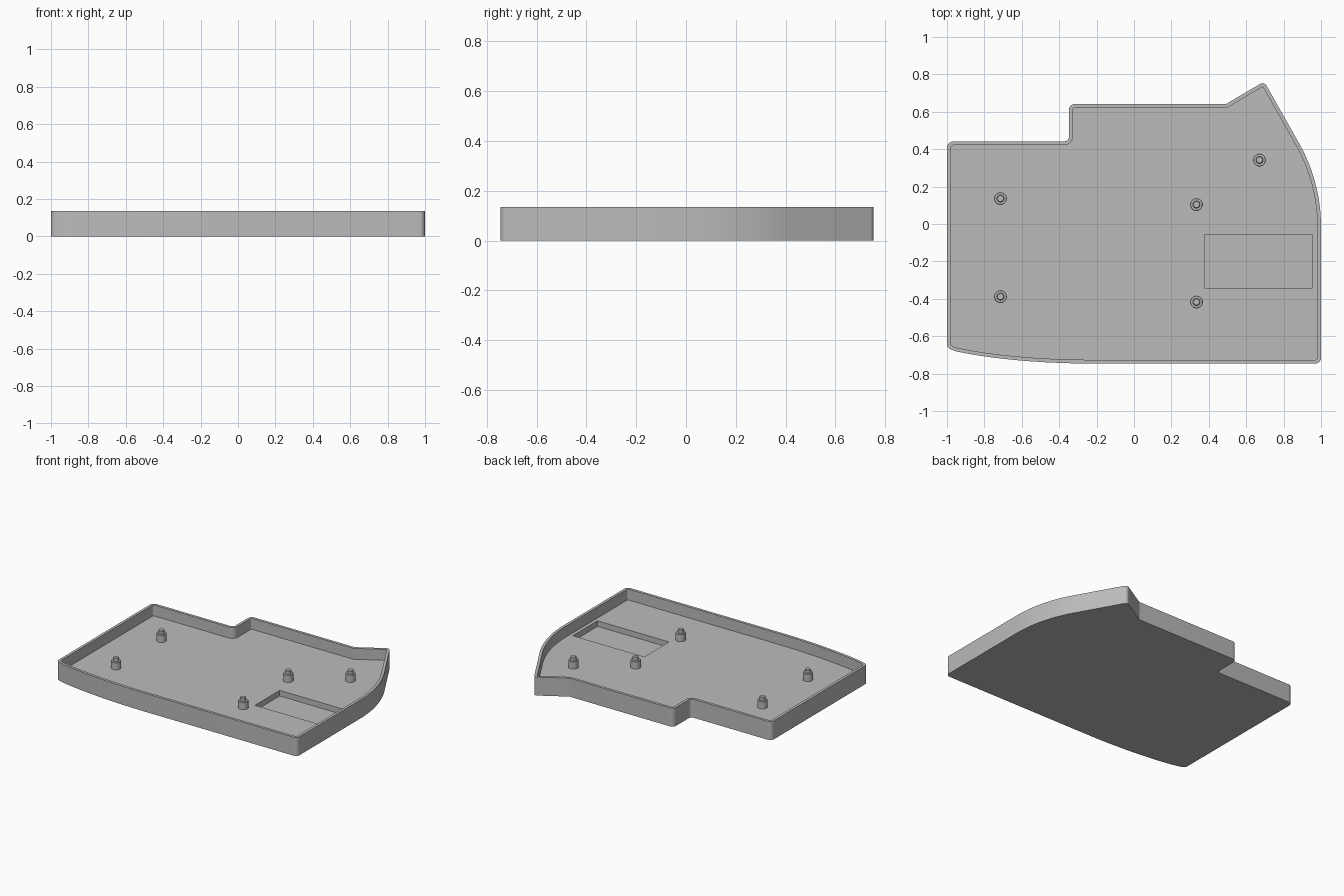
import bpy, bmesh, math
from mathutils import Vector

if "Cube" in bpy.data.objects:
    bpy.data.objects.remove(bpy.data.objects["Cube"])

HEIGHT, FLOOR, POCKET_Z, WALL = 0.135, 0.055, 0.014, 0.02

grey = bpy.data.materials.new("plain grey")
grey.diffuse_color = (0.5, 0.5, 0.5, 1)
grey.use_nodes = True
grey.node_tree.nodes["Principled BSDF"].inputs["Base Color"].default_value = grey.diffuse_color


def bezier(a, b, c, d, n):
    a, b, c, d = map(Vector, (a, b, c, d))
    return [a * (1-t)**3 + b * 3*t*(1-t)**2 + c * 3*t*t*(1-t) + d * t**3
            for t in (i / n for i in range(n + 1))]


def fillet(prev, corner, nxt, r, n=8):
    """Round a corner with a circular arc of radius r."""
    p, c, q = map(Vector, (prev, corner, nxt))
    u, v = (p - c).normalized(), (q - c).normalized()
    half = u.angle(v) / 2
    centre = c + (u + v).normalized() * r / math.sin(half)
    start = c + u * r / math.tan(half) - centre
    end = c + v * r / math.tan(half) - centre
    sweep = math.pi - 2 * half
    return [centre + (start * math.sin((1-t) * sweep) + end * math.sin(t * sweep)) / math.sin(sweep)
            for t in (i / n for i in range(n + 1))]


def inset(pts, d):
    """Mitred inward offset of a counter-clockwise outline."""
    out = []
    for i, p in enumerate(pts):
        e1 = (p - pts[i-1]).normalized()
        e2 = (pts[(i+1) % len(pts)] - p).normalized()
        n1, n2 = Vector((-e1.y, e1.x)), Vector((-e2.y, e2.x))
        out.append(p + (n1 + n2) * d / (1 + n1.dot(n2)))
    return out


def finish(bm, name):
    bmesh.ops.recalc_face_normals(bm, faces=bm.faces)
    me = bpy.data.meshes.new(name)
    bm.to_mesh(me)
    bm.free()
    me.materials.append(grey)
    ob = bpy.data.objects.new(name, me)
    bpy.context.collection.objects.link(ob)
    bpy.ops.object.select_all(action='DESELECT')
    ob.select_set(True)
    bpy.context.view_layer.objects.active = ob
    bpy.ops.object.shade_smooth_by_angle(angle=math.radians(30))
    return ob


# Tray outline, counter-clockwise from the front right corner
K = 0.44
corner_a, corner_b, corner_c = (-1, 0.442), (-0.348, 0.442), (-0.348, 0.642)
ridge, apex, shoulder = (0.493, 0.642), (0.696, 0.762), (0.88, 0.436)
outline = fillet((0, -0.746), (1, -0.746), (1, 0), 0.03)
side = bezier((1, -0.015), (1, 0.14), (0.96, 0.297), shoulder, 20)
outline += side
outline += fillet(shoulder, apex, ridge, 0.024)
outline += [Vector(ridge)]
outline += fillet(ridge, corner_c, corner_b, 0.032)
outline += fillet(corner_c, corner_b, corner_a, 0.024)
outline += fillet(corner_b, corner_a, (-1, 0), 0.036)
outline += bezier((-1, -0.645), (-1, -0.665), (-0.975, -0.675), (-0.94, -0.683), 8)
outline += bezier((-0.94, -0.683), (-0.83, -0.708), (-0.58, -0.744), (-0.25, -0.746), 20)[1:]

# Tray: outer shell, rim, inner wall, floor with a rectangular pocket
bm = bmesh.new()


def loop(pts, z):
    return [bm.verts.new((p[0], p[1], z)) for p in pts]


def bridge(a, b):
    for i in range(len(a)):
        j = (i + 1) % len(a)
        bm.faces.new((a[i], a[j], b[j], b[i]))


inner = inset(outline, WALL)
rect = [(0.377, -0.342), (0.955, -0.342), (0.955, -0.057), (0.377, -0.057)]
bottom, top = loop(outline, 0), loop(outline, HEIGHT)
rim, floor = loop(inner, HEIGHT), loop(inner, FLOOR)
pocket_top, pocket_base = loop(rect, FLOOR), loop(rect, POCKET_Z)
bm.faces.new(bottom)
bridge(bottom, top)
bridge(top, rim)
bridge(rim, floor)
bridge(pocket_top, pocket_base)
bm.faces.new(pocket_base)
edges = [bm.edges.get((ring[i-1], ring[i]))
         for ring in (floor, pocket_top) for i in range(len(ring))]
bmesh.ops.triangle_fill(bm, edges=edges, use_beauty=True, normal=(0, 0, 1))
finish(bm, "tray")

# Stepped mounting posts with chamfered pegs
PROFILE = [(0.034, FLOOR - 0.005), (0.034, 0.106), (0.031, 0.110),
           (0.020, 0.110), (0.020, 0.130), (0.016, 0.134)]
SEG = 32
spots = [(-0.714, 0.136), (-0.714, -0.388), (0.334, 0.104), (0.334, -0.417), (0.671, 0.342)]
for n, (x, y) in enumerate(spots, 1):
    bm = bmesh.new()
    rings = [loop([(x + r * math.cos(2*math.pi*i/SEG), y + r * math.sin(2*math.pi*i/SEG))
                   for i in range(SEG)], z) for r, z in PROFILE]
    for a, b in zip(rings, rings[1:]):
        bridge(a, b)
    bm.faces.new(rings[0])
    bm.faces.new(rings[-1])
    finish(bm, f"mounting_post_{n}")
